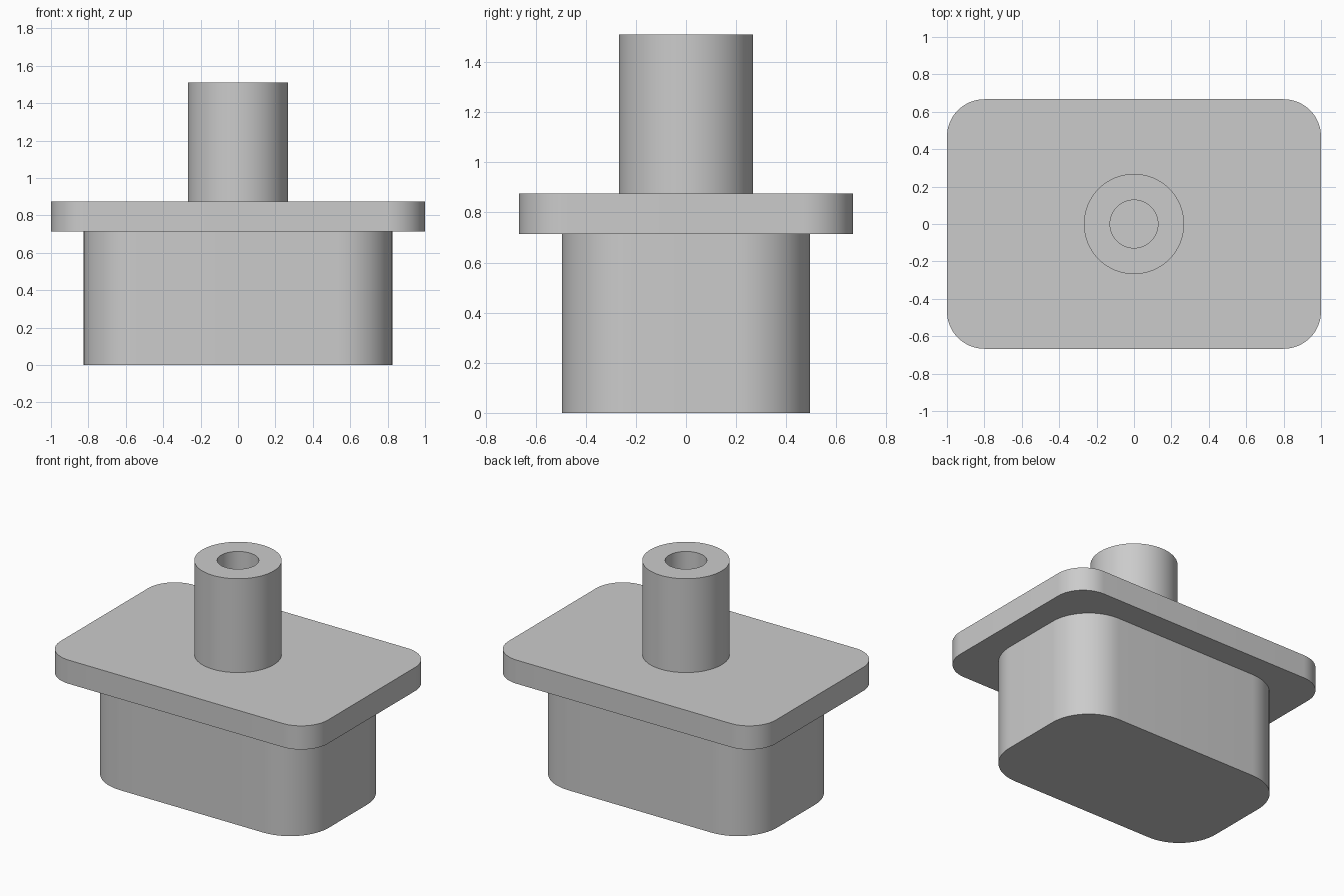
import bpy
import math

cube = bpy.data.objects.get("Cube")
if cube:
    bpy.data.objects.remove(cube, do_unlink=True)

grey = bpy.data.materials.new("plain grey")
grey.use_nodes = True
GREY = (0.6, 0.6, 0.6, 1)
grey.diffuse_color = GREY
grey.node_tree.nodes["Principled BSDF"].inputs["Base Color"].default_value = GREY


def rounded_rect(half_x, half_y, radius, steps=16):
    """Counter-clockwise outline with four round corners."""
    outline = []
    for quarter, (sx, sy) in enumerate(((1, 1), (-1, 1), (-1, -1), (1, -1))):
        for i in range(steps + 1):
            a = (quarter + i / steps) * math.pi / 2
            outline.append((sx * (half_x - radius) + radius * math.cos(a),
                            sy * (half_y - radius) + radius * math.sin(a)))
    return outline


def circle(radius, count=64):
    turns = [2 * math.pi * i / count for i in range(count)]
    return [(radius * math.cos(a), radius * math.sin(a)) for a in turns]


def loft(name, rings):
    """Join equal-length outlines at given heights and cap both ends."""
    n = len(rings[0][0])
    verts = [(x, y, z) for outline, z in rings for x, y in outline]
    faces = [(k * n + i, k * n + (i + 1) % n, (k + 1) * n + (i + 1) % n, (k + 1) * n + i)
             for k in range(len(rings) - 1) for i in range(n)]
    faces.append(tuple(reversed(range(n))))
    faces.append(tuple(range((len(rings) - 1) * n, len(rings) * n)))
    mesh = bpy.data.meshes.new(name)
    mesh.from_pydata(verts, [], faces)
    mesh.materials.append(grey)
    obj = bpy.data.objects.new(name, mesh)
    bpy.context.collection.objects.link(obj)
    bpy.ops.object.select_all(action="DESELECT")
    obj.select_set(True)
    bpy.context.view_layer.objects.active = obj
    bpy.ops.object.shade_smooth_by_angle(angle=math.radians(30))
    return obj


PLUG_TOP, FLANGE_TOP, POST_TOP = 0.715, 0.875, 1.51

# Plug body
plug = rounded_rect(0.825, 0.495, 0.29)
loft("plug_body", [(plug, 0), (plug, PLUG_TOP)])

# Wide flange plate
plate = rounded_rect(1.0, 0.667, 0.2)
loft("flange_plate", [(plate, PLUG_TOP), (plate, FLANGE_TOP)])

# Hollow post: up the outside, across the rim, down into the blind bore
outer, bore = circle(0.268), circle(0.128)
loft("hollow_post", [(outer, FLANGE_TOP), (outer, POST_TOP),
                     (bore, POST_TOP), (bore, FLANGE_TOP + 0.005)])
